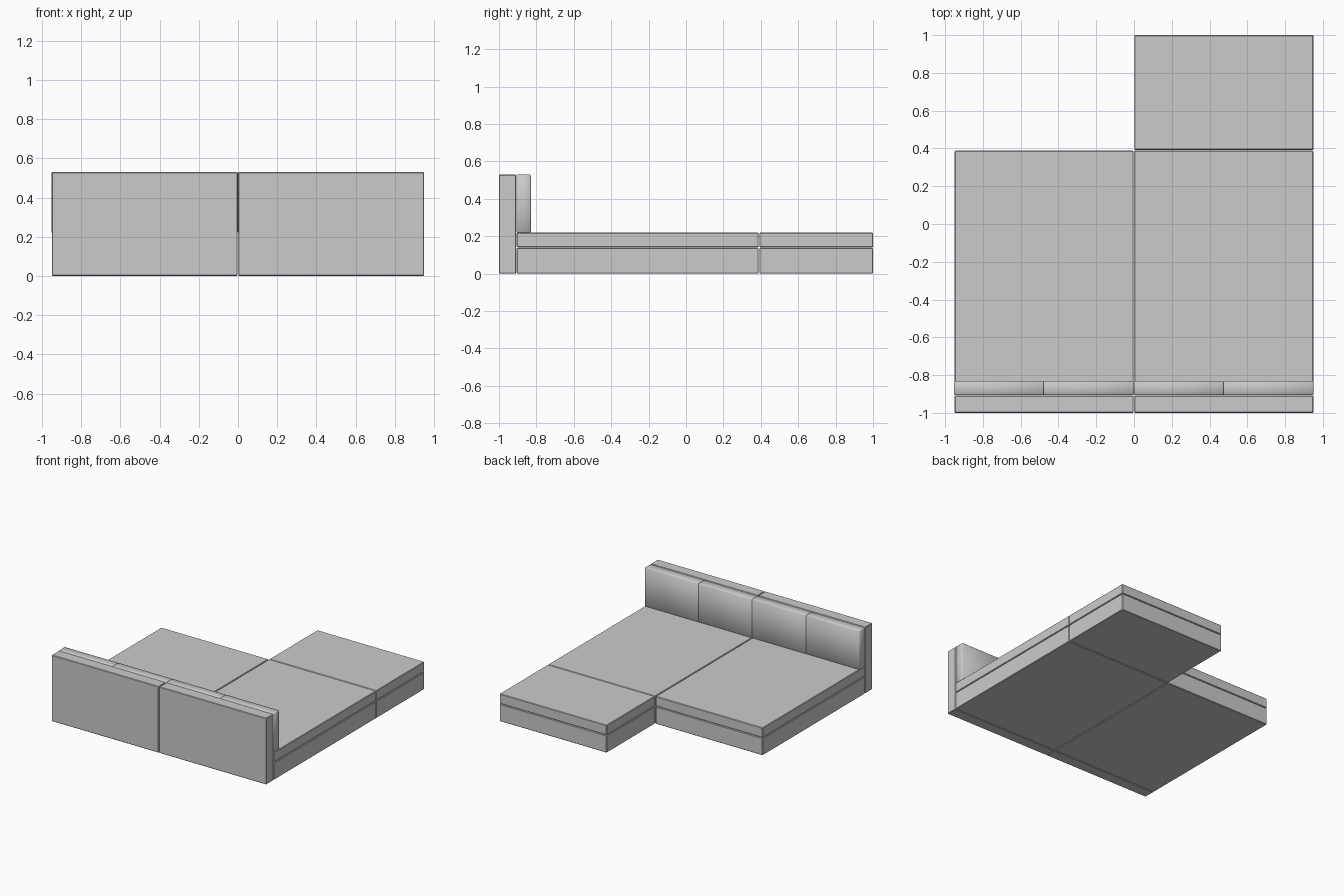
import bpy

if "Cube" in bpy.data.objects:
    bpy.data.objects.remove(bpy.data.objects["Cube"])

BEVEL = 0.004
GAP = 0.002


def block(name, x, y, z, smooth=False):
    """Softly bevelled box spanning the given (min, max) ranges."""
    lo, hi = zip(x, y, z)
    centre = [(a + b) / 2 for a, b in zip(lo, hi)]
    bpy.ops.mesh.primitive_cube_add(size=1, location=centre)
    ob = bpy.context.object
    ob.name = name
    ob.scale = [b - a for a, b in zip(lo, hi)]
    bpy.ops.object.transform_apply(location=False, rotation=False, scale=True)
    mod = ob.modifiers.new("soft_edges", 'BEVEL')
    mod.width = BEVEL
    mod.segments = 1
    bpy.ops.object.modifier_apply(modifier=mod.name)
    if smooth:
        bpy.ops.object.shade_smooth()
    return ob


# Plan of the seating modules: two deep seats and one chaise extension
modules = {
    "left_seat": ((-0.95, -GAP), (-0.905, 0.39 - GAP)),
    "right_seat": ((GAP, 0.95), (-0.905, 0.39 - GAP)),
    "chaise": ((GAP, 0.95), (0.39 + GAP, 1.0)),
}
for name, (x, y) in modules.items():
    block(name + "_base", x, y, (0, 0.138))
    block(name + "_cushion", x, y, (0.141, 0.22))

# Backrest frame in two halves
block("left_backrest", (-0.95, -GAP), (-1.0, -0.908), (0, 0.53))
block("right_backrest", (GAP, 0.95), (-1.0, -0.908), (0, 0.53))

# Four loose back cushions standing on the seats
edges = [-0.953, -0.478, 0.0, 0.474, 0.95]
for i, (a, b) in enumerate(zip(edges, edges[1:])):
    block(f"back_cushion_{i + 1}", (a, b - 0.001), (-0.906, -0.83), (0.22, 0.53), smooth=True)
